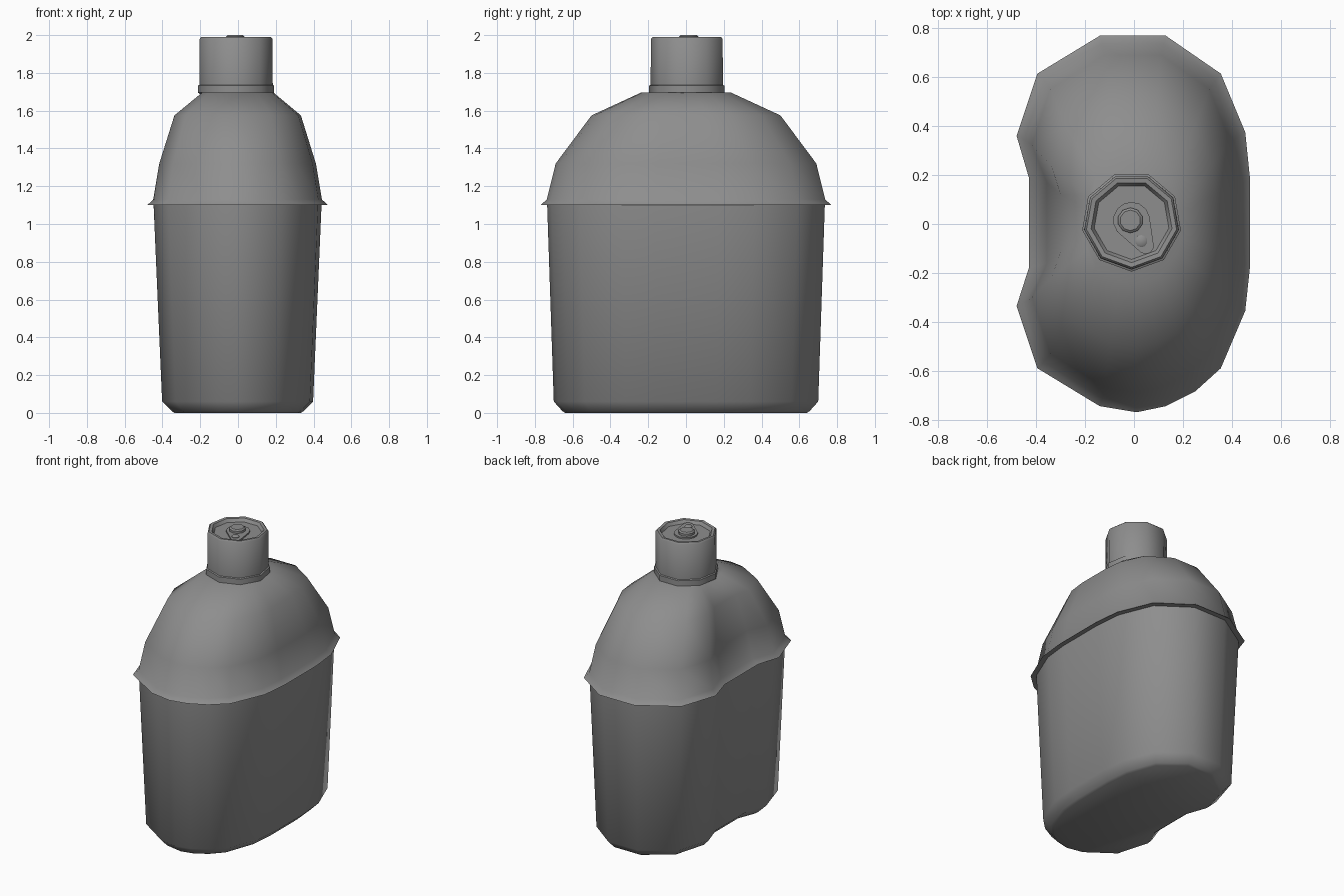
import bpy, bmesh, math

if "Cube" in bpy.data.objects:
    bpy.data.objects.remove(bpy.data.objects["Cube"])

grey = bpy.data.materials.new("dull_grey")
grey.diffuse_color = (0.27, 0.27, 0.27, 1)
grey.use_nodes = True
grey.node_tree.nodes["Principled BSDF"].inputs["Base Color"].default_value = grey.diffuse_color


def finish(bm, name, angle):
    bmesh.ops.recalc_face_normals(bm, faces=bm.faces)
    me = bpy.data.meshes.new(name)
    bm.to_mesh(me)
    bm.free()
    ob = bpy.data.objects.new(name, me)
    bpy.context.collection.objects.link(ob)
    me.materials.append(grey)
    bpy.ops.object.select_all(action='DESELECT')
    ob.select_set(True)
    bpy.context.view_layer.objects.active = ob
    bpy.ops.object.shade_smooth_by_angle(angle=math.radians(angle))
    return ob


def loft(name, rings, angle):
    """Skin a stack of closed rings and cap both ends."""
    bm = bmesh.new()
    vs = [[bm.verts.new(p) for p in r] for r in rings]
    n = len(rings[0])
    for a, b in zip(vs, vs[1:]):
        for i in range(n):
            j = (i + 1) % n
            bm.faces.new((a[i], a[j], b[j], b[i]))
    bm.faces.new(vs[0])
    bm.faces.new(vs[-1])
    return finish(bm, name, angle)


def circle(cx, cy, r, z, n, start=-90):
    return [(cx + r * math.cos(math.radians(start + 360 * i / n)),
             cy + r * math.sin(math.radians(start + 360 * i / n)), z) for i in range(n)]


# Kidney-shaped outline seen from above, before the rear hollow is pressed in
outline = [(-.14, .77), (.13, .77), (.355, .615), (.455, .375), (.475, .18),
           (.475, -.17), (.455, -.355), (.355, -.59), (.25, -.685), (.13, -.745),
           (.01, -.77), (-.14, -.745), (-.395, -.59), (-.48, -.335),
           (-.48, -.18), (-.48, .19), (-.48, .36), (-.395, .615)]
hollow = (14, 15)


def body_ring(z, hx, hy, dent):
    return [(x / .478 * hx + (dent if i in hollow else 0), y / .77 * hy, z)
            for i, (x, y) in enumerate(outline)]


# Body: tapered lower half, seam bead, domed shoulders
loft("canteen_body", [body_ring(*r) for r in (
    (0, .335, .64, .05), (.01, .35, .655, .05), (.06, .40, .70, .05),
    (1.10, .445, .735, .05), (1.10, .478, .77, .05), (1.13, .447, .737, .055),
    (1.32, .415, .69, .06), (1.575, .335, .50, .035), (1.695, .19, .24, 0))], 50)

# Nine-sided screw cap with lower lip and sunken top
CX, CY = -.01, .01
loft("cap", [circle(CX, CY, r, z, 9) for r, z in (
    (.19, 1.685), (.205, 1.695), (.205, 1.733), (.197, 1.737), (.196, 1.98),
    (.187, 1.99), (.168, 1.988), (.155, 1.967))], 41)

# Teardrop chain plate on the cap: hull of a large and a small disc
bm = bmesh.new()
for z in (1.962, 1.977):
    for p in circle(CX, CY + .005, .075, z, 14) + circle(.048, -.09, .033, z, 10):
        bm.verts.new(p)
res = bmesh.ops.convex_hull(bm, input=bm.verts)
loose = [v for v in bm.verts if not v.link_faces]
bmesh.ops.delete(bm, geom=loose, context='VERTS')
finish(bm, "chain_plate", 40)

# Centre stud and small rivet
loft("centre_stud", [circle(CX - .005, CY + .005, r, z, 10) for r, z in (
    (.052, 1.97), (.052, 1.992), (.042, 2.0))], 40)
loft("rivet", [circle(.03, -.07, r, z, 10) for r, z in (
    (.025, 1.97), (.025, 1.98), (.018, 1.985))], 40)
